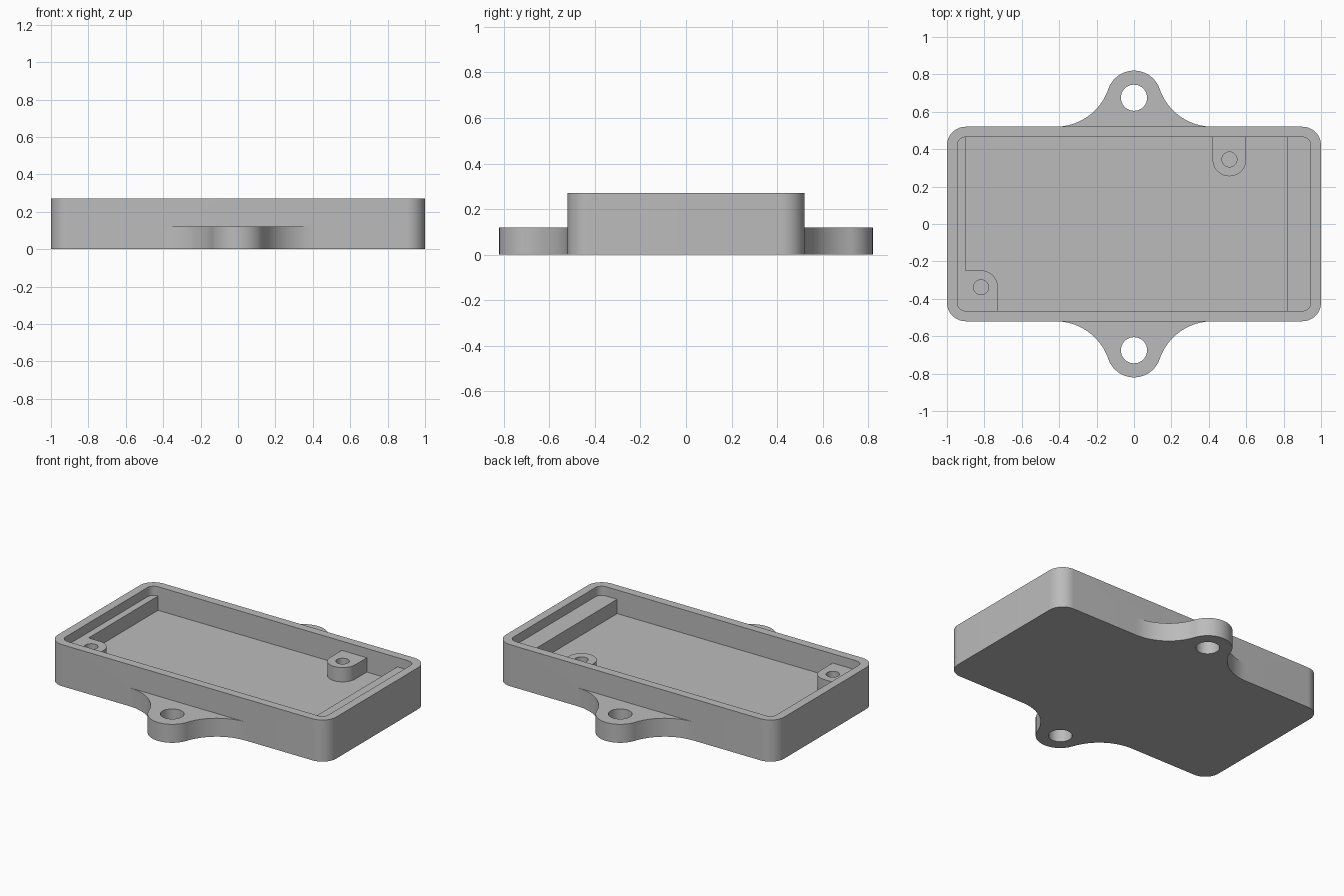
import bpy, bmesh
from math import cos, sin, radians, hypot, atan2, degrees

if "Cube" in bpy.data.objects:
    bpy.data.objects.remove(bpy.data.objects["Cube"], do_unlink=True)

HX, HY, HEIGHT = 1.0, 0.52, 0.27      # outer half sizes and height
WALL = 0.055
FLOOR, SHELF, LUG_TOP = 0.117, 0.21, 0.12
HOLE_Y, LUG_R = 0.675, 0.145

grey = bpy.data.materials.new("plain grey")
grey.use_nodes = True
colour = (0.5, 0.5, 0.5, 1)
grey.diffuse_color = colour
grey.node_tree.nodes["Principled BSDF"].inputs["Base Color"].default_value = colour


def arc(cx, cy, r, start, end, steps=16):
    angles = [radians(start + (end - start) * i / steps) for i in range(steps + 1)]
    return [(cx + r * cos(a), cy + r * sin(a)) for a in angles]


def circle(cx, cy, r, steps=40):
    return arc(cx, cy, r, 0, 360, steps)[:-1]


def rounded_rect(hx, hy, r):
    pts = []
    for sx, sy, a in ((1, 1, 0), (-1, 1, 90), (-1, -1, 180), (1, -1, 270)):
        pts += arc(sx * (hx - r), sy * (hy - r), r, a, a + 90)
    return pts


def prism(name, outline, z0, z1):
    bm = bmesh.new()
    face = bm.faces.new([bm.verts.new((x, y, z0)) for x, y in outline])
    top = bmesh.ops.extrude_face_region(bm, geom=[face])
    verts = [v for v in top["geom"] if isinstance(v, bmesh.types.BMVert)]
    bmesh.ops.translate(bm, verts=verts, vec=(0, 0, z1 - z0))
    bmesh.ops.recalc_face_normals(bm, faces=bm.faces)
    mesh = bpy.data.meshes.new(name)
    bm.to_mesh(mesh)
    bm.free()
    mesh.materials.append(grey)
    obj = bpy.data.objects.new(name, mesh)
    bpy.context.collection.objects.link(obj)
    return obj


def combine(target, tool, operation):
    mod = target.modifiers.new(operation.lower(), "BOOLEAN")
    mod.operation, mod.solver, mod.object = operation, "EXACT", tool
    bpy.context.view_layer.objects.active = target
    bpy.ops.object.modifier_apply(modifier=mod.name)
    bpy.data.objects.remove(tool, do_unlink=True)


# Outer block
tray = prism("enclosure_tray", rounded_rect(HX, HY, 0.1), 0, HEIGHT)

# Mounting lugs, blended into the long walls by concave arcs
flare_x, rise = 0.42, HOLE_Y - HY
flare_r = (flare_x**2 + rise**2 - LUG_R**2) / (2 * (rise + LUG_R))
flare_y = HY + flare_r
tilt = degrees(atan2(flare_y - HOLE_Y, flare_x))
lug = [(flare_x, HY - 0.03)]
lug += arc(flare_x, flare_y, flare_r, -90, tilt - 180)
lug += arc(0, HOLE_Y, LUG_R, tilt, 180 - tilt, 32)[1:-1]
lug += arc(-flare_x, flare_y, flare_r, -tilt, -90)
lug += [(-flare_x, HY - 0.03)]
for side in (1, -1):
    turned = [(side * x, side * y) for x, y in lug]
    combine(tray, prism("mounting_lug", turned, 0, LUG_TOP), "UNION")
    hole = circle(0, side * HOLE_Y, 0.07)
    combine(tray, prism("lug_hole", hole, -0.1, 0.2), "DIFFERENCE")

# Upper cavity down to the shelves
ix, iy = HX - WALL, HY - WALL
combine(tray, prism("upper_cavity", rounded_rect(ix, iy, 0.045), SHELF, 0.4), "DIFFERENCE")

# Lower cavity, leaving the end shelves and the two screw posts standing
post_a, post_b, post_r = (-0.818, -0.338), (0.51, 0.345), 0.09
floor = [(post_a[0] + post_r, -iy), (0.82, -iy), (0.82, iy), (post_b[0] + post_r, iy)]
floor += arc(*post_b, post_r, 0, -180, 24)
floor += [(post_b[0] - post_r, iy), (-0.9, iy), (-0.9, post_a[1] + post_r)]
floor += arc(*post_a, post_r, 90, 0)
combine(tray, prism("lower_cavity", floor, FLOOR, 0.35), "DIFFERENCE")

# Screw holes in the posts
for post in (post_a, post_b):
    combine(tray, prism("screw_hole", circle(*post, 0.04), FLOOR, 0.35), "DIFFERENCE")

# Smooth round walls, sharp rims
bpy.ops.object.select_all(action="DESELECT")
tray.select_set(True)
bpy.context.view_layer.objects.active = tray
bpy.ops.object.shade_smooth_by_angle(angle=radians(30))
